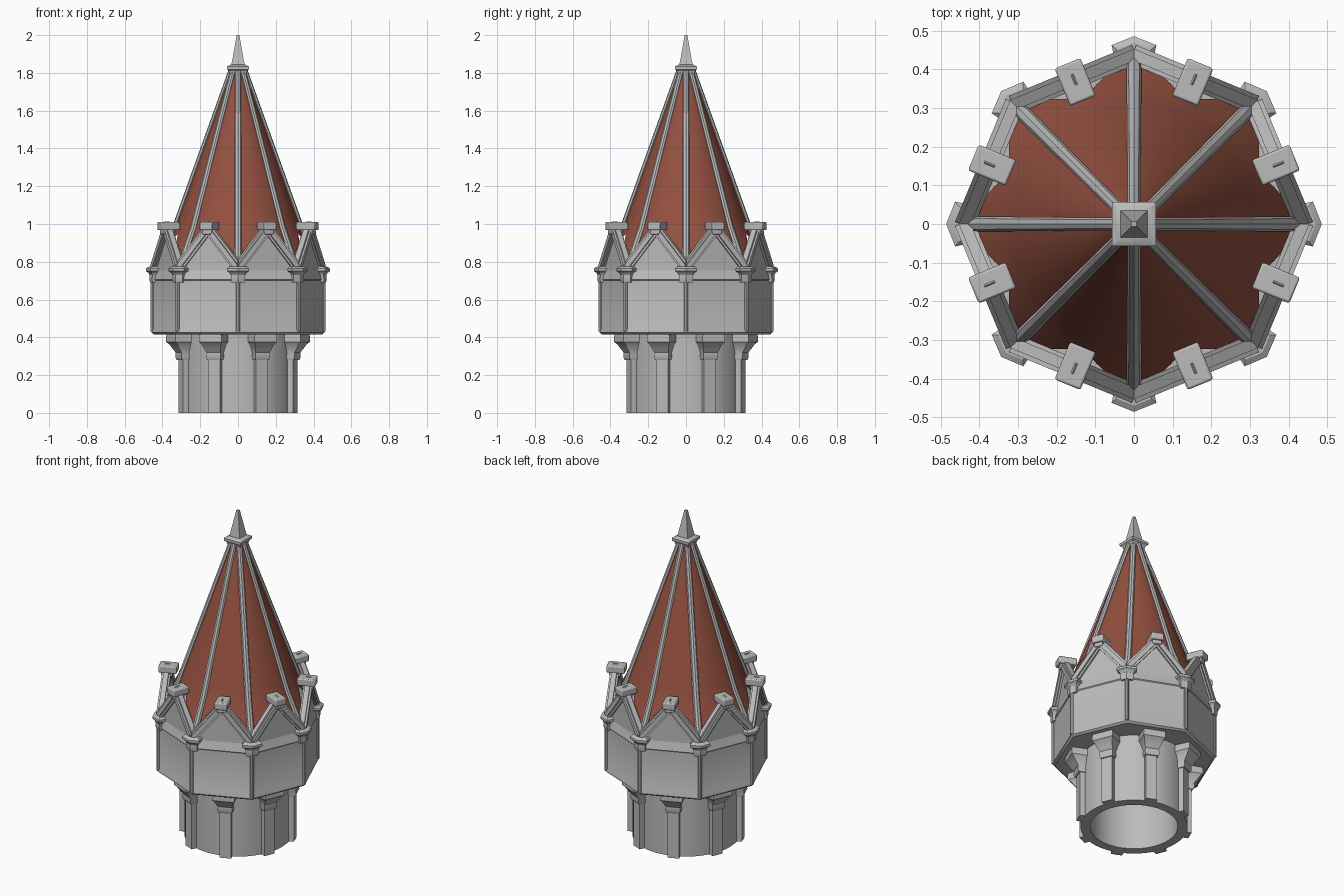
import bpy, bmesh, math
from math import cos, sin, pi, tan, radians

cube = bpy.data.objects.get("Cube")
if cube:
    bpy.data.objects.remove(cube, do_unlink=True)


def material(name, rgb):
    m = bpy.data.materials.new(name)
    m.use_nodes = True
    col = (*rgb, 1.0)
    m.diffuse_color = col
    bsdf = next(n for n in m.node_tree.nodes if n.type == 'BSDF_PRINCIPLED')
    bsdf.inputs["Base Color"].default_value = col
    return m


STONE = material("pale stone", (0.5, 0.5, 0.5))
TILE = material("red roof tile", (0.29, 0.08, 0.05))

CORNERS = [k * pi / 4 for k in range(8)]
SIDES = [a + pi / 8 for a in CORNERS]


def build(name, lofts, angles=(0,), mat=STONE, loop=False, caps=True, bevel=0):
    """Skin each list of rings of (out, across, up) points, once per angle."""
    bm = bmesh.new()
    for a in angles:
        for rings in lofts:
            vs = [[bm.verts.new((u * cos(a) - t * sin(a), u * sin(a) + t * cos(a), z))
                   for u, t, z in ring] for ring in rings]
            n = len(vs[0])
            pairs = list(zip(vs, vs[1:])) + ([(vs[-1], vs[0])] if loop else [])
            for lo, hi in pairs:
                for i in range(n):
                    j = (i + 1) % n
                    bm.faces.new((lo[i], lo[j], hi[j], hi[i]))
            if caps and not loop:
                bm.faces.new(vs[0])
                bm.faces.new(vs[-1])
    bmesh.ops.recalc_face_normals(bm, faces=bm.faces[:])
    me = bpy.data.meshes.new(name)
    bm.to_mesh(me)
    bm.free()
    me.materials.append(mat)
    me.shade_smooth()
    me.set_sharp_from_angle(angle=radians(32))
    ob = bpy.data.objects.new(name, me)
    bpy.context.collection.objects.link(ob)
    if bevel:
        mod = ob.modifiers.new("soft edges", 'BEVEL')
        mod.width, mod.segments = bevel, 2
    return ob


def circle(r, z, n, phase=0):
    return [(r * cos(phase + 2 * pi * i / n), r * sin(phase + 2 * pi * i / n), z)
            for i in range(n)]


def rect(u0, u1, w, z):
    return [(u0, -w, z), (u1, -w, z), (u1, w, z), (u0, w, z)]


# Hollow round tower
build("tower_wall", [[circle(r, z, 64) for r, z in
                      [(0.245, 0), (0.3, 0), (0.3, 0.43), (0.245, 0.43)]]], loop=True)

# Engaged columns with flaring capitals under the drum
build("tower_columns", [[rect(0.28, 0.328, 0.033, z) for z in (0, 0.29)]], SIDES)
build("column_capitals", [[rect(0.27, u, w, z) for u, w, z in [
    (0.335, 0.038, 0.28), (0.342, 0.043, 0.295), (0.34, 0.04, 0.32),
    (0.352, 0.046, 0.335), (0.372, 0.056, 0.365), (0.385, 0.064, 0.375),
    (0.385, 0.064, 0.405), (0.38, 0.06, 0.425)]]], SIDES)

# Eight-sided drum with rounded foot and sloping top band
build("drum", [[circle(r, z, 8) for r, z in [
    (0.27, 0.42), (0.445, 0.415), (0.457, 0.425), (0.457, 0.435), (0.452, 0.445),
    (0.452, 0.7), (0.457, 0.705), (0.44, 0.76), (0.25, 0.76)]]], loop=True)
build("drum_corner_strips", [[[(u + 0.452, t, z) for u, t, z0 in circle(0.011, 0, 8)]
                              for z in (0.43, 0.71)]], CORNERS)


# Corner capitals, wrapped around each drum edge
def wrap(r, w, z):
    return [(0.41, -w * 0.8, z), (r - 0.4 * w, -w, z), (r, 0, z),
            (r - 0.4 * w, w, z), (0.41, w * 0.8, z)]


build("corner_capitals", [[wrap(r, w, z) for r, w, z in [
    (0.465, 0.034, 0.69), (0.47, 0.038, 0.705), (0.468, 0.037, 0.73),
    (0.475, 0.045, 0.742), (0.486, 0.058, 0.75), (0.486, 0.058, 0.765),
    (0.47, 0.045, 0.775)]]], CORNERS)

# Gables: panel, two layers of raking moulding, and a block on the peak
HALF, FOOT, PEAK = 0.172, 0.765, 0.975
build("gable_panels", [[[(u, -HALF, 0.75), (u, HALF, 0.75), (u, 0, PEAK)]
                        for u in (0.39, 0.408)]], SIDES)


def raking(u0, u1, width):
    h = width / 2 * math.hypot(HALF, PEAK - FOOT) / HALF
    return [[[(u0, s * t, z - h), (u1, s * t, z - h), (u1, s * t, z + h), (u0, s * t, z + h)]
             for t, z in ((HALF, FOOT), (0, PEAK))] for s in (-1, 1)]


build("gable_mouldings", raking(0.38, 0.43, 0.026), SIDES)
build("gable_inner_mouldings", raking(0.39, 0.419, 0.05), SIDES)
build("gable_peak_blocks", [[rect(0.345, 0.45, 0.036, z) for z in (0.967, 1.01)],
                            [rect(0.37, 0.437, 0.027, z) for z in (0.945, 0.97)]],
      SIDES, bevel=0.006)

# Flared conical roof, its lower edge rising behind each gable
PROFILE = [(0.445, 0.76), (0.397, 0.85), (0.335, 0.98), (0.036, 1.82)]


def roof_radius(z):
    for (r0, z0), (r1, z1) in zip(PROFILE, PROFILE[1:]):
        if z <= z1:
            return r0 + (r1 - r0) * (z - z0) / (z1 - z0)
    return PROFILE[-1][0]


def roof_ring(s, n=96):
    ring = []
    for i in range(n):
        a = 2 * pi * i / n
        off = abs((a % (pi / 4)) - pi / 8)
        low = 0.76 + 0.19 * (1 - tan(off) / tan(pi / 8))
        z = low + s * (1.82 - low)
        r = roof_radius(z) - 0.004
        ring.append((r * cos(a), r * sin(a), z))
    return ring


build("roof", [[roof_ring(k / 16) for k in range(17)]], mat=TILE, caps=False)

# Rounded ribs running down the roof to each corner
RIB = [(0.442, 0.765, 0.008), (0.42, 0.805, 0.017), (0.397, 0.85, 0.02),
       (0.335, 0.98, 0.019), (0.036, 1.82, 0.016)]
build("roof_ribs", [[[(r + u * 0.7, t, z + u * 0.3) for u, t, z0 in circle(w, 0, 8)]
                     for r, z, w in RIB]], CORNERS)

# Square collar and spike on the tip
DIAG = 2 ** 0.5
build("finial", [[circle(w * DIAG, z, 4, pi / 4) for w, z in [
    (0.042, 1.795), (0.047, 1.81), (0.057, 1.818), (0.057, 1.834), (0.04, 1.843),
    (0.035, 1.845), (0.03, 1.87), (0.007, 2.0)]]])
